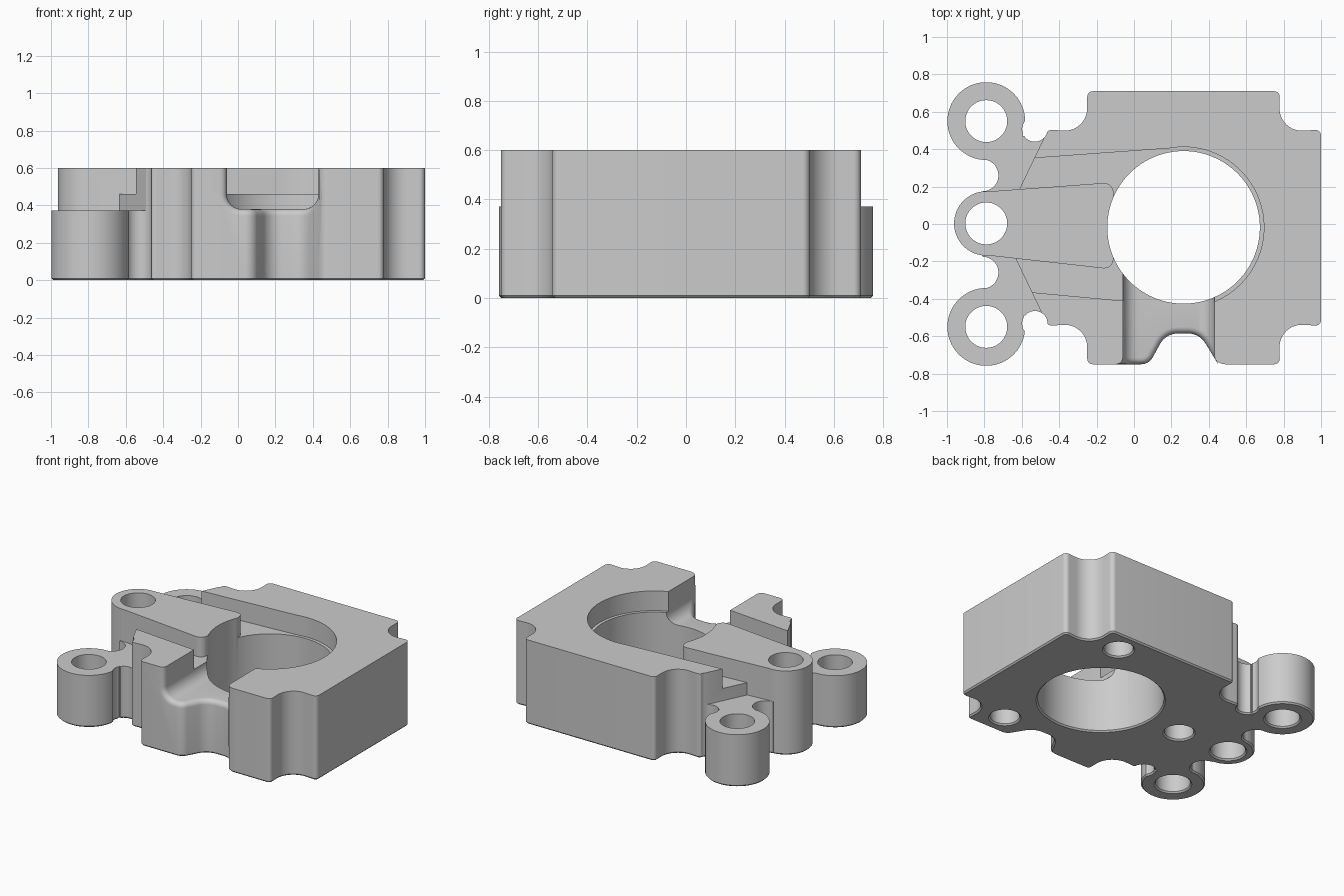
import bpy, bmesh, math
from mathutils import Vector

if "Cube" in bpy.data.objects:
    bpy.data.objects.remove(bpy.data.objects["Cube"])

grey = bpy.data.materials.new("machined_grey")
grey.use_nodes = True
grey.diffuse_color = (0.6, 0.6, 0.6, 1)
grey.node_tree.nodes["Principled BSDF"].inputs["Base Color"].default_value = (0.6, 0.6, 0.6, 1)

AXIS_Y = -0.02          # symmetry line of the block
HOLE = (0.265, -0.018)  # bore centre


def rounded(corners, steps=10):
    """Turn (x, y, radius) corners into an outline with filleted corners."""
    out = []
    for i, (x, y, r) in enumerate(corners):
        p = Vector((x, y))
        a = (Vector(corners[i - 1][:2]) - p).normalized()
        b = (Vector(corners[(i + 1) % len(corners)][:2]) - p).normalized()
        if r == 0:
            out.append(p)
            continue
        half = a.angle(b) / 2
        centre = p + (a + b).normalized() * r / math.sin(half)
        start = p + a * r / math.tan(half) - centre
        end = p + b * r / math.tan(half) - centre
        sweep = start.angle_signed(end)
        for k in range(steps + 1):
            t = -sweep * k / steps
            c, s = math.cos(t), math.sin(t)
            out.append(centre + Vector((start.x * c - start.y * s, start.x * s + start.y * c)))
    return out


def prism(name, corners, d0, d1, along_y=False):
    """Closed extrusion of an outline up z, or of an x-z outline along y."""
    outline = rounded(corners)
    n = len(outline)
    verts = [(p.x, d, p.y) if along_y else (p.x, p.y, d) for d in (d0, d1) for p in outline]
    faces = [list(range(n)), list(range(n, 2 * n))]
    faces += [(i, (i + 1) % n, n + (i + 1) % n, n + i) for i in range(n)]
    mesh = bpy.data.meshes.new(name)
    mesh.from_pydata(verts, [], faces)
    bm = bmesh.new()
    bm.from_mesh(mesh)
    bmesh.ops.recalc_face_normals(bm, faces=bm.faces)
    if bm.calc_volume(signed=True) < 0:
        bmesh.ops.reverse_faces(bm, faces=bm.faces)
    bm.to_mesh(mesh)
    bm.free()
    mesh.materials.append(grey)
    ob = bpy.data.objects.new(name, mesh)
    bpy.context.collection.objects.link(ob)
    return ob


def cylinder(name, x, y, r, z0, z1, sides=64):
    ring = [(x + r * math.cos(2 * math.pi * i / sides), y + r * math.sin(2 * math.pi * i / sides), 0)
            for i in range(sides)]
    return prism(name, ring, z0, z1)


def combine(target, tool, operation):
    mod = target.modifiers.new(tool.name, "BOOLEAN")
    mod.object, mod.operation, mod.solver = tool, operation, "MANIFOLD"
    bpy.context.view_layer.objects.active = target
    bpy.ops.object.modifier_apply(modifier=mod.name)
    bpy.data.objects.remove(tool)


def cut(target, tool):
    combine(target, tool, "DIFFERENCE")


def add(target, tool):
    combine(target, tool, "UNION")


# Main block with scooped corners and a scooped front
back = [(-0.635, 0.14, 0), (-0.46, 0.505, 0.035), (-0.25, 0.49, 0.12), (-0.25, 0.71, 0.03),
        (0.78, 0.71, 0.03), (0.775, 0.49, 0.12), (1.0, 0.505, 0.03)]
front = [(x, 2 * AXIS_Y - y, r) for x, y, r in reversed(back)]
scoop = [(0.45, -0.75, 0.07), (0.35, -0.585, 0.11), (0.17, -0.585, 0.11), (0.08, -0.75, 0.07)]
body = prism("housing_body", back + front[:3] + scoop + front[3:], 0, 0.6)

# Side channel, ledge around the bore, and rounded front channel
cut(body, prism("side_channel", [(-0.9, 0.325, 0), (-0.5, 0.355, 0), (0.26, 0.41, 0),
                                 (0.26, -0.44, 0), (-0.5, -0.37, 0), (-0.9, -0.33, 0)], 0.46, 0.8))
cut(body, cylinder("bore_ledge", *HOLE, 0.43, 0.46, 0.8))
cut(body, prism("front_channel", [(-0.06, 0.38, 0.08), (0.43, 0.38, 0.08),
                                  (0.43, 0.8, 0), (-0.06, 0.8, 0)], -0.9, -0.1, along_y=True))

# Low web carrying the two mounting ears
web = prism("ear_web", [(-0.81, -0.49, 0), (-0.4, -0.49, 0), (-0.4, 0.47, 0), (-0.81, 0.47, 0)], 0, 0.372)
for side in (1, -1):
    cut(web, cylinder("inner_relief", -0.81, side * 0.26, 0.085, -0.1, 0.5))
    add(web, cylinder("ear", -0.79, side * 0.55, 0.208, 0, 0.372))
add(body, web)
for y in (0.508, -0.533):
    cut(body, cylinder("outer_relief", -0.53, y, 0.068, -0.1, 0.9))

# Tall pivot boss with its widening arm
add(body, cylinder("pivot_boss", -0.79, 0.003, 0.172, 0, 0.6))
add(body, prism("arm", [(-0.79, 0.173, 0), (-0.11, 0.223, 0.05), (-0.11, -0.243, 0.05), (-0.79, -0.167, 0)], 0, 0.6))

# Bore, mounting holes and blind holes underneath
cut(body, cylinder("bore", *HOLE, 0.408, -0.1, 0.9, 96))
for y in (0.55, 0.003, -0.55):
    cut(body, cylinder("mount_hole", -0.79, y, 0.112, -0.1, 0.9))
for i in range(3):
    a = math.pi + i * 2 * math.pi / 3
    cut(body, cylinder("blind_hole", HOLE[0] + 0.66 * math.cos(a), HOLE[1] + 0.66 * math.sin(a),
                       0.095, -0.1, 0.3))

# Fine chamfer on every bottom edge, rounded lip at the mouth of the front channel
bm = bmesh.new()
bm.from_mesh(body.data)
bmesh.ops.remove_doubles(bm, verts=bm.verts, dist=0.0005)
bmesh.ops.dissolve_limit(bm, angle_limit=0.01, verts=bm.verts, edges=bm.edges)
rim = [e for e in bm.edges if all(v.co.z < 0.001 for v in e.verts) and e.calc_face_angle(0) > 1]
bmesh.ops.bevel(bm, geom=rim, offset=0.01, segments=1, affect="EDGES")
lip = []
for e in bm.edges:
    m = (e.verts[0].co + e.verts[1].co) / 2
    if -0.07 < m.x < 0.44 and m.y < -0.5 and 0.37 < m.z < 0.599 and e.calc_face_angle(0) > 0.5:
        lip.append(e)
bmesh.ops.bevel(bm, geom=lip, offset=0.035, segments=5, profile=0.5, affect="EDGES")
bm.to_mesh(body.data)
bm.free()

bpy.ops.object.select_all(action="DESELECT")
body.select_set(True)
bpy.context.view_layer.objects.active = body
bpy.ops.object.shade_smooth_by_angle(angle=math.radians(30))
